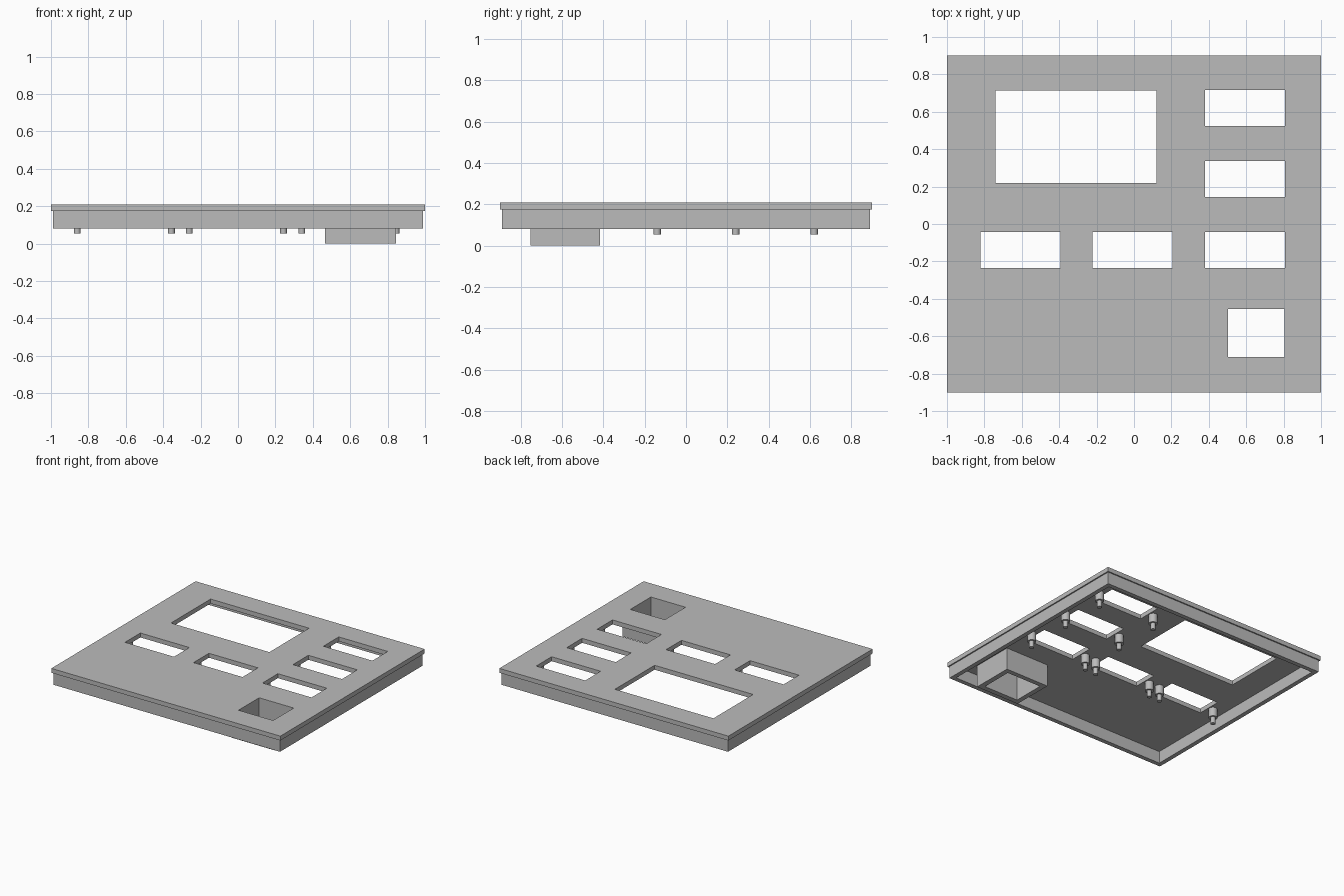
import bpy
import bmesh
from mathutils import Matrix, Vector

cube = bpy.data.objects.get("Cube")
if cube:
    bpy.data.objects.remove(cube, do_unlink=True)

GREY = (0.5, 0.5, 0.5, 1.0)
grey = bpy.data.materials.new("plain grey")
grey.use_nodes = True
grey.diffuse_color = GREY
grey.node_tree.nodes["Principled BSDF"].inputs["Base Color"].default_value = GREY


def finish(bm, name):
    bmesh.ops.recalc_face_normals(bm, faces=bm.faces)
    mesh = bpy.data.meshes.new(name)
    bm.to_mesh(mesh)
    bm.free()
    mesh.materials.append(grey)
    obj = bpy.data.objects.new(name, mesh)
    bpy.context.collection.objects.link(obj)
    return obj


def slab(name, outer, holes, bottom, top):
    """Flat slab with rectangular through holes; rectangles are x0, x1, y0, y1."""
    rects = [outer] + holes
    xs = sorted({x for r in rects for x in r[:2]})
    ys = sorted({y for r in rects for y in r[2:]})
    bm = bmesh.new()
    grid = {(x, y): bm.verts.new((x, y, bottom)) for x in xs for y in ys}
    for xa, xb in zip(xs, xs[1:]):
        for ya, yb in zip(ys, ys[1:]):
            cx, cy = (xa + xb) / 2, (ya + yb) / 2
            if not any(h[0] < cx < h[1] and h[2] < cy < h[3] for h in holes):
                bm.faces.new([grid[p] for p in ((xa, ya), (xb, ya), (xb, yb), (xa, yb))])
    bmesh.ops.delete(bm, geom=[v for v in bm.verts if not v.link_faces], context='VERTS')
    ext = bmesh.ops.extrude_face_region(bm, geom=bm.faces[:], use_keep_orig=True)
    moved = [g for g in ext["geom"] if isinstance(g, bmesh.types.BMVert)]
    bmesh.ops.translate(bm, verts=moved, vec=Vector((0, 0, top - bottom)))
    return finish(bm, name)


def post(name, x, y):
    """Stepped mounting post: wide shaft with a slim tip."""
    bm = bmesh.new()
    for radius, low, high in ((0.032, 0.105, PLATE_LOW), (0.018, 0.055, 0.105)):
        bmesh.ops.create_cone(bm, cap_ends=True, segments=24, radius1=radius,
                              radius2=radius, depth=high - low,
                              matrix=Matrix.Translation((x, y, (low + high) / 2)))
    obj = finish(bm, name)
    bpy.ops.object.select_all(action='DESELECT')
    obj.select_set(True)
    bpy.context.view_layer.objects.active = obj
    bpy.ops.object.shade_smooth_by_angle()


PLATE_LOW, PLATE_TOP = 0.175, 0.21

# Openings in the panel
small_centres = [(-0.608, -0.14), (-0.009, -0.14), (0.593, -0.14),
                 (0.593, 0.24), (0.593, 0.62)]
small = [(x - 0.214, x + 0.214, y - 0.096, y + 0.096) for x, y in small_centres]
screen = (-0.74, 0.12, 0.22, 0.715)
well = (0.503, 0.805, -0.712, -0.455)

# Top panel, skirt below it, and open well
slab("top_panel", (-1, 1, -0.9, 0.9), small + [screen, well], PLATE_LOW, PLATE_TOP)
slab("skirt", (-0.99, 0.99, -0.89, 0.89), [(-0.955, 0.955, -0.855, 0.855)], 0.08, PLATE_LOW)
slab("well_wall", (0.465, 0.845, -0.752, -0.417), [well], 0, PLATE_LOW)

# A post at each end of every small opening
for i, (x, y) in enumerate(small_centres, 1):
    for side, word in ((-1, "right"), (1, "left")):
        post(f"post_{word}_{i}", x + side * 0.252, y)
